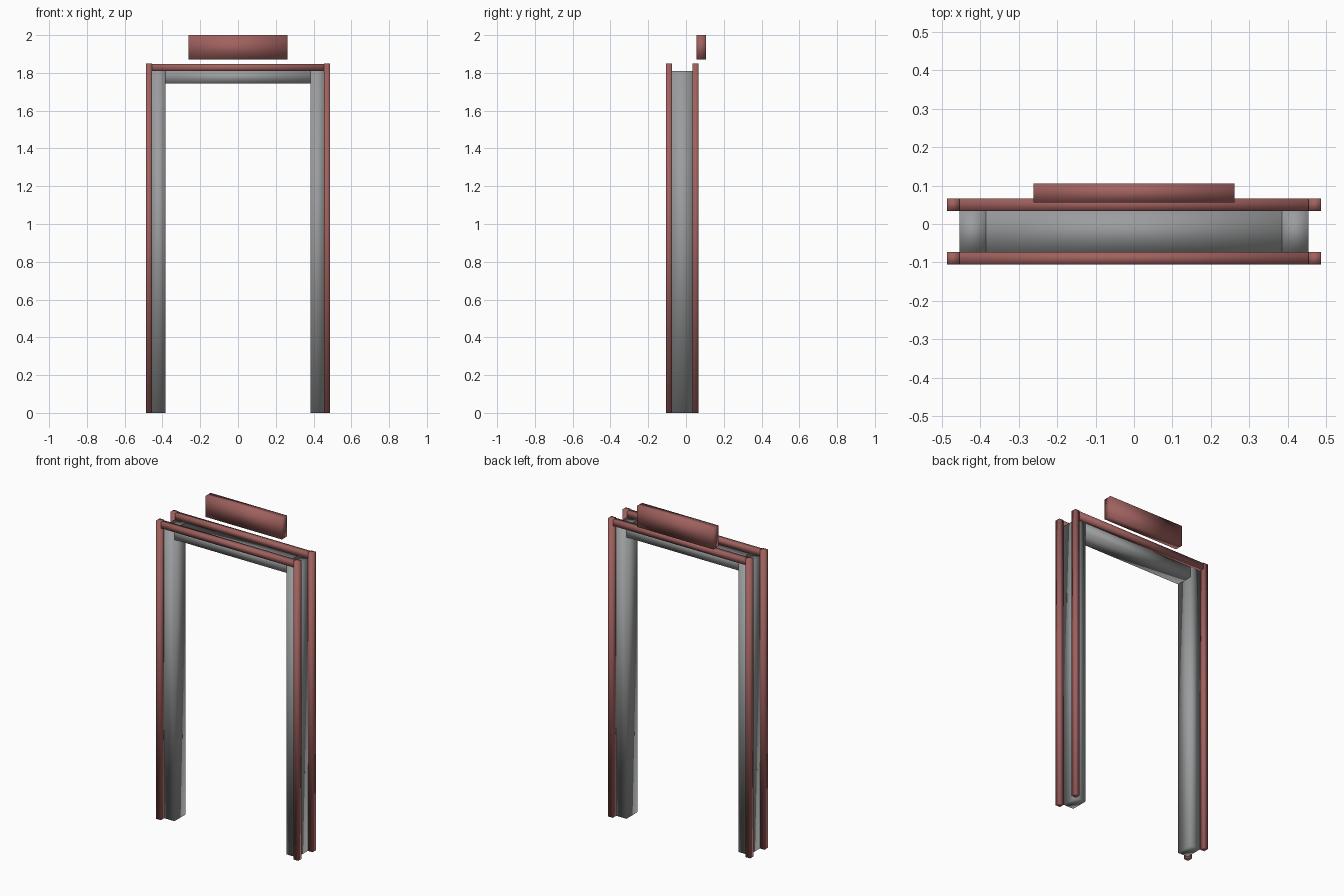
import bpy
import bmesh

if "Cube" in bpy.data.objects:
    bpy.data.objects.remove(bpy.data.objects["Cube"])


def paint(name, color):
    mat = bpy.data.materials.new(name)
    mat.diffuse_color = color
    mat.use_nodes = True
    mat.node_tree.nodes["Principled BSDF"].inputs["Base Color"].default_value = mat.diffuse_color
    return mat


red = paint("red_paint", (0.35, 0.12, 0.113, 1))
grey = paint("dark_grey", (0.33, 0.335, 0.34, 1))


def box(name, x, y, z, mat):
    """Smooth-shaded box spanning the given (min, max) ranges."""
    bm = bmesh.new()
    bmesh.ops.create_cube(bm, size=1)
    for v in bm.verts:
        v.co = [r[0] + (c + 0.5) * (r[1] - r[0]) for c, r in zip(v.co, (x, y, z))]
    for f in bm.faces:
        f.smooth = True
    mesh = bpy.data.meshes.new(name)
    bm.to_mesh(mesh)
    bm.free()
    mesh.materials.append(mat)
    obj = bpy.data.objects.new(name, mesh)
    bpy.context.collection.objects.link(obj)
    return obj


INNER, OUTER, EDGE = 0.385, 0.455, 0.487
FRONT, BACK, TRIM = -0.073, 0.034, 0.033
LINTEL_Z, TOP_Z = 1.745, 1.81

# Grey door frame: two jambs and a lintel between them
for side, s in (("left", -1), ("right", 1)):
    box(f"{side}_jamb", sorted((s * INNER, s * OUTER)), (FRONT, BACK), (0, TOP_Z), grey)
box("lintel", (-INNER, INNER), (FRONT, BACK), (LINTEL_Z, TOP_Z), grey)

# Red trim on both faces: posts with a rail between them
for face, y in (("front", (FRONT - TRIM, FRONT)), ("back", (BACK, BACK + TRIM))):
    for side, s in (("left", -1), ("right", 1)):
        box(f"{face}_{side}_trim_post", sorted((s * OUTER, s * EDGE)), y, (0, 1.85), red)
    box(f"{face}_trim_rail", (-OUTER, OUTER), y, (TOP_Z, 1.846), red)

# Sign board floating above the door
box("sign_board", (-0.262, 0.262), (0.056, 0.106), (1.87, 2.0), red)
